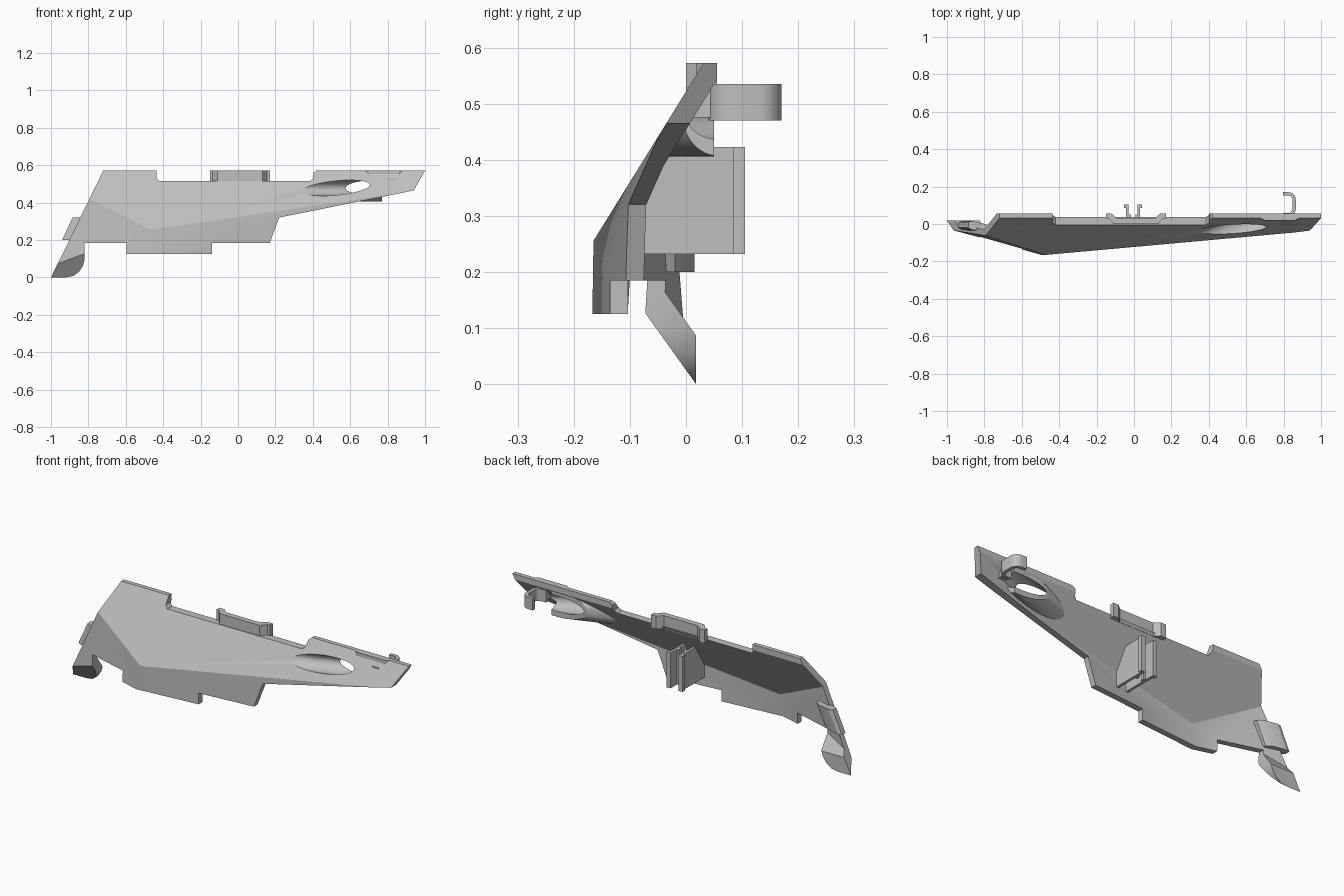
import bpy, bmesh, math
from mathutils import Vector, Matrix

cube = bpy.data.objects.get("Cube")
if cube:
    bpy.data.objects.remove(cube, do_unlink=True)

grey = bpy.data.materials.new("light grey")
grey.use_nodes = True
COLOUR = (0.52, 0.52, 0.52, 1)
grey.diffuse_color = COLOUR
for node in grey.node_tree.nodes:
    if node.type == 'BSDF_PRINCIPLED':
        node.inputs["Base Color"].default_value = COLOUR


def make(name, bm):
    bmesh.ops.recalc_face_normals(bm, faces=bm.faces)
    mesh = bpy.data.meshes.new(name)
    bm.to_mesh(mesh)
    bm.free()
    mesh.materials.append(grey)
    obj = bpy.data.objects.new(name, mesh)
    bpy.context.collection.objects.link(obj)
    return obj


def prism(name, points, lo, hi, axis):
    """Extrude a 2D outline along x, y or z."""
    place = {'x': lambda p, d: (d, p[0], p[1]),
             'y': lambda p, d: (p[0], d, p[1]),
             'z': lambda p, d: (p[0], p[1], d)}[axis]
    bm = bmesh.new()
    face = bm.faces.new([bm.verts.new(place(p, lo)) for p in points])
    ext = bmesh.ops.extrude_face_region(bm, geom=[face])
    step = Vector(place((0, 0), hi - lo))
    bmesh.ops.translate(bm, vec=step,
                        verts=[v for v in ext['geom'] if isinstance(v, bmesh.types.BMVert)])
    return make(name, bm)


def behind(name, planes):
    """Convex body behind all planes y = c + a*x + b*z."""
    bm = bmesh.new()
    bmesh.ops.create_cube(bm, size=3)
    for c, a, b in planes:
        res = bmesh.ops.bisect_plane(
            bm, geom=bm.verts[:] + bm.edges[:] + bm.faces[:],
            plane_co=(0, c, 0), plane_no=Vector((a, -1, b)).normalized(), clear_outer=True)
        edges = [e for e in res['geom_cut'] if isinstance(e, bmesh.types.BMEdge)]
        if edges:
            bmesh.ops.holes_fill(bm, edges=edges, sides=0)
    return make(name, bm)


def boolean(obj, cutter, operation, keep=False):
    mod = obj.modifiers.new("cut", 'BOOLEAN')
    mod.operation, mod.object, mod.solver = operation, cutter, 'EXACT'
    bpy.context.view_layer.objects.active = obj
    bpy.ops.object.modifier_apply(modifier=mod.name)
    cutter.hide_render = True
    if not keep:
        bpy.data.objects.remove(cutter, do_unlink=True)


def shell(name, outline, planes, back):
    """Outline trimmed to a faceted front and hollowed from behind."""
    obj = prism(name, outline, -0.9, back, 'y')
    boolean(obj, behind("front_trim", [p[:3] for p in planes]), 'INTERSECT')
    boolean(obj, behind("back_trim", [(c + t, a, b) for c, a, b, t in planes]), 'DIFFERENCE')
    return obj


def ellipse_tube(name, rx, rz, y0, y1):
    """Elliptical cylinder leaning towards +x as it goes back."""
    ring = [(rx * math.cos(i * math.tau / 48), rz * math.sin(i * math.tau / 48))
            for i in range(48)]
    obj = prism(name, ring, y0, y1, 'y')
    for v in obj.data.vertices:
        v.co.x += 0.525 + 2.8 * (v.co.y + 0.027)
        v.co.z += 0.478
    return obj


# Facets: offset, x slope, z slope, thickness
upper = (-0.3234, 0, 0.62, 0.042)
lower = (-0.1227, 0.09, 0, 0.032)
side = (-0.3149, -0.286, 0.062, 0.033)
under = (0.018, 0, -0.715, 0.062)

# Main faceted panel with notched top and stepped bottom
panel_outline = [
    (-0.909, 0.185), (-0.72, 0.572), (-0.435, 0.572), (-0.435, 0.53), (-0.42, 0.515),
    (0.385, 0.515), (0.4, 0.53), (0.405, 0.56), (0.42, 0.572), (1, 0.572),
    (0.94, 0.465), (0.22, 0.32), (0.17, 0.185), (-0.14, 0.185), (-0.14, 0.125),
    (-0.595, 0.125), (-0.595, 0.185)]
panel = shell("main_panel", panel_outline, [upper, lower, side], 0.055)

# Pointed tail at the lower right corner
tail_outline = [(-1, 0), (-0.909, 0.185), (-0.82, 0.185), (-0.82, 0.095), (-0.83, 0.06),
                (-0.85, 0.03), (-0.88, 0.008), (-0.92, 0)]
tail = shell("tail", tail_outline, [side, under], 0.018)

# Slanted oval port with a sleeve behind it
bore = ellipse_tube("bore", 0.165, 0.042, -0.2, 0.2)
sleeve = ellipse_tube("port_sleeve", 0.185, 0.072, -0.15, 0.05)
boolean(sleeve, behind("sleeve_trim", [(upper[0] + 0.008, 0, upper[2])]), 'INTERSECT')
limit = prism("sleeve_limit", [(0, 0), (0.77, 0), (0.77, 0.565), (0, 0.565)], -1, 1, 'y')
boolean(sleeve, limit, 'INTERSECT')
boolean(sleeve, bore, 'DIFFERENCE', keep=True)
boolean(panel, bore, 'DIFFERENCE')

# Upright tray-shaped tab in the middle of the top edge
half = [(0.16, 0.03), (0.145, 0.03), (0.12, 0.0)]
inner = [(0.1, 0.03), (0.13, 0.055), (0.16, 0.055)]
ring = half + [(-x, y) for x, y in half[::-1]] + [(-x, y) for x, y in inner[::-1]] + inner
tab = prism("top_tab", ring, 0.5, 0.572, 'z')
for v in tab.data.vertices:
    v.co.x += 0.01

# Small upright lip near the left end
prism("top_lip", [(0.68, 0.03), (0.7, 0.019), (0.86, 0.019), (0.88, 0.03),
                  (0.88, 0.045), (0.68, 0.045)], 0.552, 0.572, 'z')

# Pair of clip plates with inward ridges
for s, word in ((-1, "right"), (1, "left")):
    xs = sorted((-0.005 + s * 0.024, -0.005 + s * 0.038))
    prism("clip_plate_" + word, [(-0.1, 0.232), (-0.1, 0.33), (-0.04, 0.423),
                                 (0.105, 0.423), (0.105, 0.232)], xs[0], xs[1], 'x')
    for y0, y1, reach in ((0.03, 0.05, 0.012), (0.085, 0.105, 0.048)):
        xs = sorted((-0.005 + s * reach, -0.005 + s * 0.03))
        prism("clip_ridge_" + word, [(y0, 0.232), (y0, 0.423), (y1, 0.423), (y1, 0.232)],
              xs[0], xs[1], 'x')

# Hook behind the left end
arc = [math.radians(a) for a in range(-90, 91, 15)]


def hook_side(r):
    low = [(0.825 + r * math.cos(a), 0.08 + r * math.sin(a)) for a in arc[:7]]
    high = [(0.825 + r * math.cos(a), 0.13 + r * math.sin(a)) for a in arc[6:]]
    return [(0.797, 0.08 - r)] + low + high + [(0.797, 0.13 + r)]


prism("hook", hook_side(0.04) + hook_side(0.022)[::-1], 0.47, 0.535, 'z')
prism("hook_foot", [(0.8, 0.0), (0.84, 0.0), (0.84, 0.05), (0.8, 0.05)], 0.475, 0.53, 'z')

# Side clip overhanging the slanted right edge
clip = prism("side_clip", [(-0.06, -0.02), (-0.045, -0.03), (0.06, -0.045), (0.06, -0.02),
                           (0.03, 0.0), (-0.04, 0.015), (-0.06, 0.01)], 0.2, 0.32, 'z')
for v in clip.data.vertices:
    v.co.x += -0.88 + (v.co.z - 0.2) * 0.46

# Smooth curved parts, keep creases sharp
for obj in bpy.context.collection.objects:
    if obj.type == 'MESH' and obj.data.materials and obj.data.materials[0] == grey:
        bpy.ops.object.select_all(action='DESELECT')
        obj.select_set(True)
        bpy.context.view_layer.objects.active = obj
        bpy.ops.object.shade_smooth_by_angle(angle=math.radians(25))
